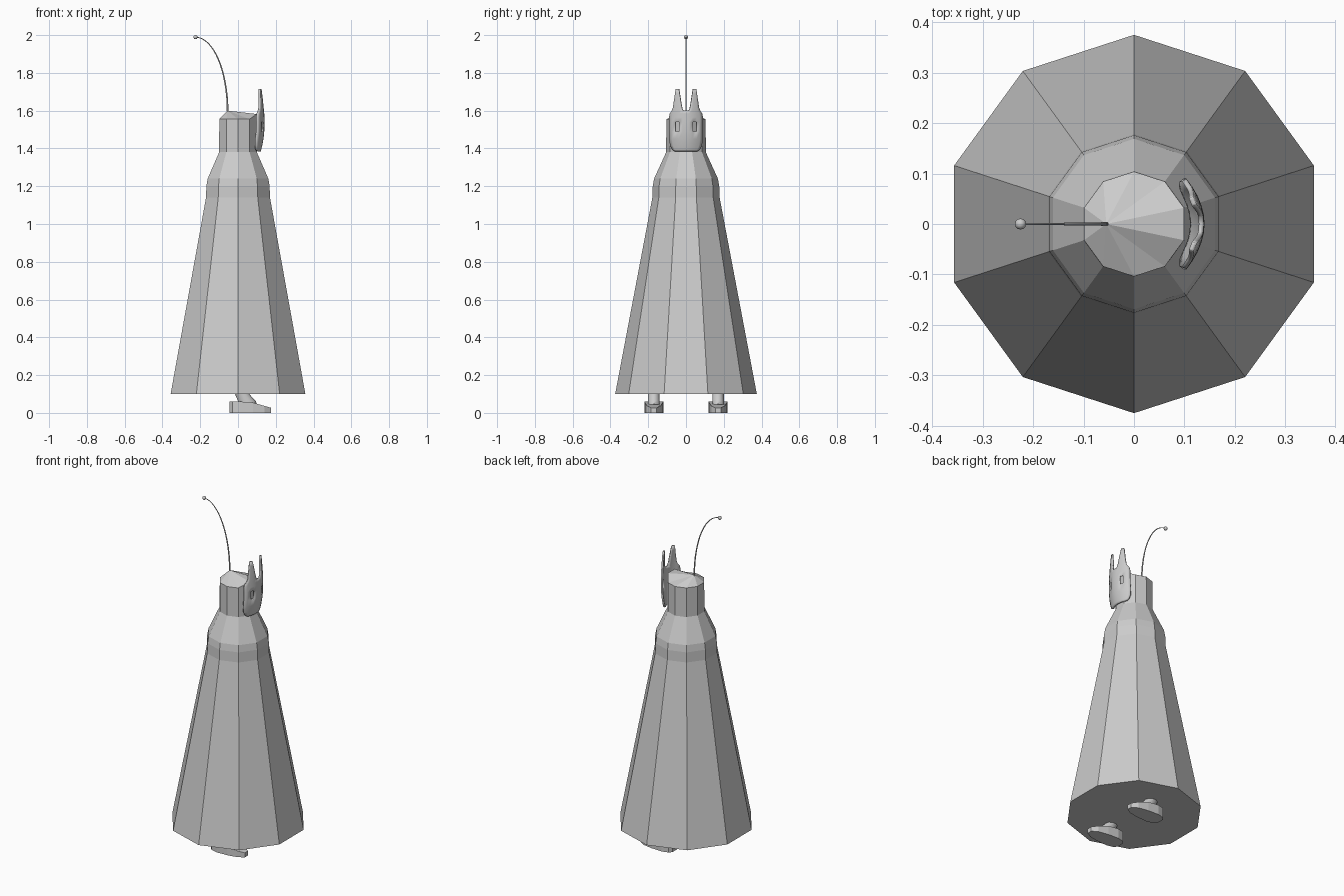
import bpy, bmesh, math

if "Cube" in bpy.data.objects:
    bpy.data.objects.remove(bpy.data.objects["Cube"])

grey = bpy.data.materials.new("plain grey")
grey.diffuse_color = (0.6, 0.6, 0.6, 1)
grey.use_nodes = True
grey.node_tree.nodes["Principled BSDF"].inputs["Base Color"].default_value = grey.diffuse_color


def finish(name, bm, smooth=None, recalc=True):
    if recalc:
        bmesh.ops.recalc_face_normals(bm, faces=bm.faces)
    mesh = bpy.data.meshes.new(name)
    bm.to_mesh(mesh)
    bm.free()
    mesh.materials.append(grey)
    ob = bpy.data.objects.new(name, mesh)
    bpy.context.collection.objects.link(ob)
    if smooth:
        bpy.ops.object.select_all(action='DESELECT')
        ob.select_set(True)
        bpy.context.view_layer.objects.active = ob
        bpy.ops.object.shade_smooth_by_angle(angle=math.radians(smooth))
    return ob


def bridge(bm, a, b):
    n = len(a)
    for i in range(n):
        bm.faces.new((a[i], a[(i + 1) % n], b[(i + 1) % n], b[i]))


def loft(bm, rings):
    """Closed skin through rings of points, with end caps."""
    loops = [[bm.verts.new(p) for p in ring] for ring in rings]
    for a, b in zip(loops, loops[1:]):
        bridge(bm, a, b)
    bm.faces.new(loops[0])
    return loops


# Cloak, shoulders and ten-sided head with an off-centre peaked cap
bm = bmesh.new()
profile = [(0.375, 0.1), (0.178, 1.14), (0.176, 1.2), (0.169, 1.24),
           (0.105, 1.38), (0.104, 1.555)]
angles = [math.pi / 2 + i * math.tau / 10 for i in range(10)]
loops = loft(bm, [[(r * math.cos(a), r * math.sin(a), z) for a in angles]
                  for r, z in profile])
for v in loops[-1]:
    if v.co.x > 0.09:
        v.co.z = 1.582
apex = bm.verts.new((-0.055, 0, 1.6))
for i in range(10):
    bm.faces.new((loops[-1][i], loops[-1][(i + 1) % 10], apex))
finish("cloaked_body", bm)

# Feet with ankles
outline = [(-0.045, 0.022), (-0.03, 0.04), (0.01, 0.05), (0.08, 0.047),
           (0.14, 0.036), (0.175, 0.015)]
outline += [(x, -y) for x, y in reversed(outline)]
for side, label in ((-1, "right"), (1, "left")):
    cy = 0.17 * side
    bm = bmesh.new()
    rings = [[(x, cy + y, 0) for x, y in outline],
             [(x, cy + y, 0.06 - 0.033 * max(0, (x - 0.06) / 0.115))
              for x, y in outline]]
    bm.faces.new(loft(bm, rings)[-1])
    finish(label + "_shoe", bm)

    bm = bmesh.new()
    circle = [i * math.tau / 10 for i in range(10)]
    rings = [[(cx + rx * math.cos(t), cy + 0.032 * math.sin(t), z) for t in circle]
             for cx, rx, z in ((0.05, 0.05, 0.045), (0.047, 0.047, 0.062), (0.015, 0.035, 0.11))]
    bm.faces.new(loft(bm, rings)[-1])
    finish(label + "_ankle", bm, 40)


# Curved mask with eye holes and two tall ears
def on_mask(y, z):
    t = (z - 1.52) / 0.13
    return (0.14 - 0.036 * (y / 0.09) ** 2 - (0.004 if t > 0 else 0.018) * t * t, y, z)


bm = bmesh.new()
half = [0.2, 0.41, 0.63, 0.82, 1]
cols = [-u for u in reversed(half)] + [0] + half
rows = [(1.385, 0.06), (1.395, 0.074), (1.415, 0.084), (1.45, 0.09), (1.49, 0.09),
        (1.54, 0.09), (1.565, 0.09), (1.585, 0.086), (1.6, 0.076)]
grid = [[bm.verts.new(on_mask(u * w, z)) for u in cols] for z, w in rows]
for j in range(len(rows) - 1):
    for i in range(len(cols) - 1):
        if rows[j][0] == 1.49 and i in (2, 7):
            continue  # eye hole
        bm.faces.new((grid[j][i], grid[j][i + 1], grid[j + 1][i + 1], grid[j + 1][i]))
for side, cut in ((-1, slice(0, 5)), (1, slice(6, 11))):
    below = grid[-1][cut]
    base = [v.co.y for v in below]
    for z, s in ((1.615, 0.8), (1.65, 0.6), (1.69, 0.4), (1.715, 0.27)):
        row = [bm.verts.new(on_mask(side * 0.047 + (y - side * 0.047) * s, z)) for y in base]
        for i in range(len(row) - 1):
            bm.faces.new((below[i], below[i + 1], row[i + 1], row[i]))
        below = row
mask = finish("eared_mask", bm, 40, recalc=False)
mod = mask.modifiers.new("thickness", 'SOLIDIFY')
mod.thickness = 0.01
mod.offset = -1

# Arched antenna swept as a thin tube, with a ball at the tip
bm = bmesh.new()
rings = []
for k in range(17):
    t = k / 16 * math.pi / 2
    x, z = -0.225 + 0.17 * math.cos(t), 1.595 + 0.394 * math.sin(t)
    nx, nz = 0.394 * math.cos(t), 0.17 * math.sin(t)
    n = math.hypot(nx, nz)
    r = 0.0045 - 0.0025 * k / 16
    rings.append([(x + r * math.cos(a) * nx / n, r * math.sin(a), z + r * math.cos(a) * nz / n)
                  for a in (i * math.tau / 6 for i in range(6))])
bm.faces.new(loft(bm, rings)[-1])
finish("antenna", bm, 50)

bm = bmesh.new()
bmesh.ops.create_uvsphere(bm, u_segments=12, v_segments=8, radius=0.011)
bmesh.ops.translate(bm, verts=bm.verts, vec=(-0.225, 0, 1.989))
finish("antenna_ball", bm, 50)
